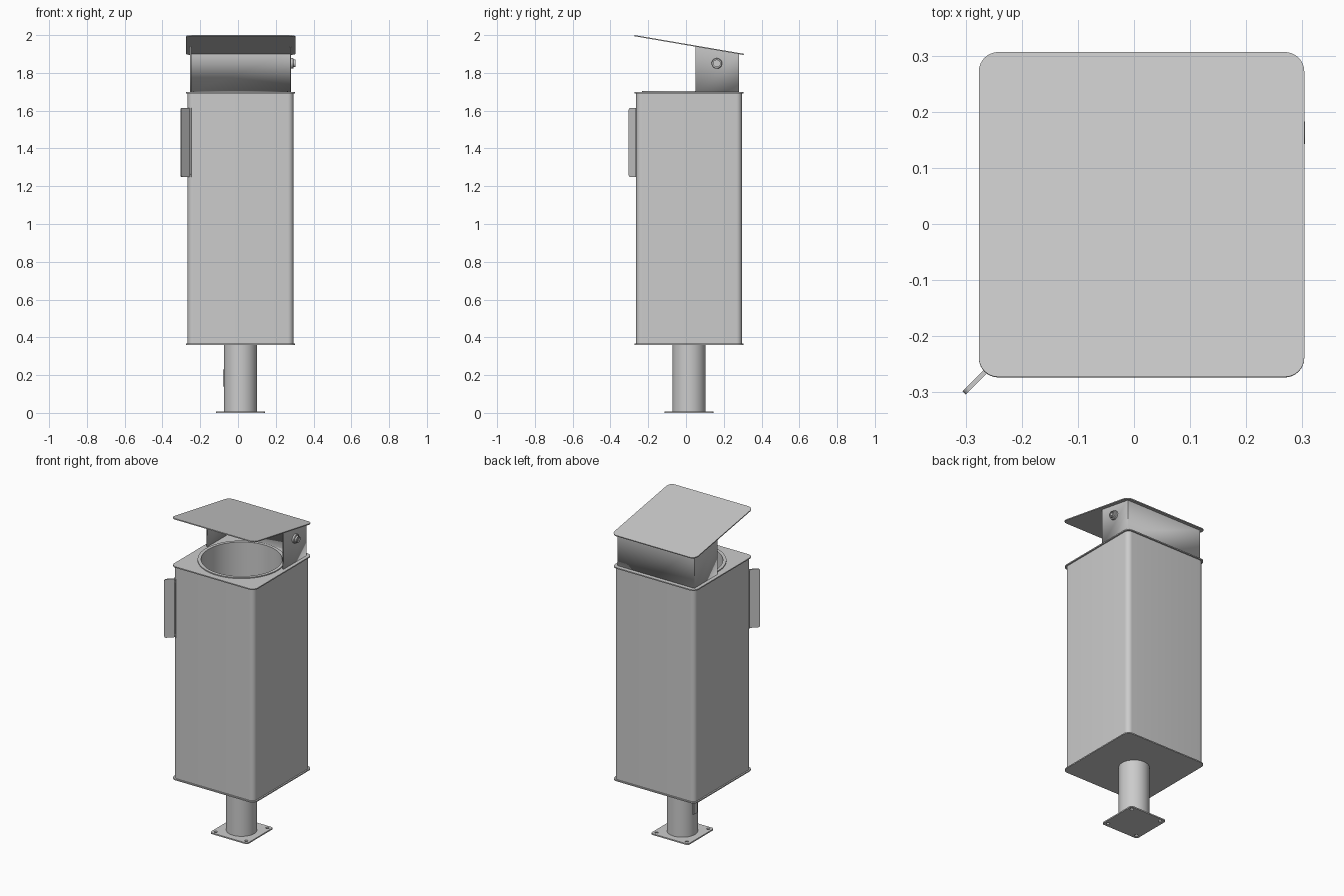
import bpy, bmesh, math
from mathutils import Matrix, Vector

if "Cube" in bpy.data.objects:
    bpy.data.objects.remove(bpy.data.objects["Cube"])

CX, CY = 0.0135, 0.0165          # axis of the bin body
D = bpy.data


def rrect(hx, hy, r, cx=0, cy=0, n=8):
    """Rounded rectangle outline."""
    pts = []
    for k, (sx, sy) in enumerate([(1, 1), (-1, 1), (-1, -1), (1, -1)]):
        for i in range(n + 1):
            a = math.pi / 2 * (k + i / n)
            pts.append((cx + sx * (hx - r) + r * math.cos(a),
                        cy + sy * (hy - r) + r * math.sin(a)))
    return pts


def circle(r, cx=0, cy=0, n=64):
    return [(cx + r * math.cos(2 * math.pi * i / n),
             cy + r * math.sin(2 * math.pi * i / n)) for i in range(n)]


def finish(obj):
    bpy.ops.object.select_all(action='DESELECT')
    obj.select_set(True)
    bpy.context.view_layer.objects.active = obj
    if obj.type == 'CURVE':
        bpy.ops.object.convert(target='MESH')
        obj = bpy.context.object
    bpy.ops.object.shade_smooth_by_angle(angle=math.radians(35))
    return obj


def extrude(name, outlines, z0, z1, matrix=None):
    """Extrude a filled outline (further outlines become holes) from z0 to z1."""
    cu = D.curves.new(name, 'CURVE')
    cu.dimensions, cu.fill_mode, cu.extrude = '2D', 'BOTH', (z1 - z0) / 2
    for pts in outlines:
        sp = cu.splines.new('POLY')
        sp.points.add(len(pts) - 1)
        for p, (x, y) in zip(sp.points, pts):
            p.co = (x, y, 0, 1)
        sp.use_cyclic_u = True
    obj = D.objects.new(name, cu)
    bpy.context.collection.objects.link(obj)
    obj = finish(obj)
    obj.data.transform((matrix or Matrix()) @ Matrix.Translation((0, 0, (z0 + z1) / 2)))
    return obj


def lathe(name, profile, matrix, n=64):
    """Spin an (r, z) profile around z."""
    bm = bmesh.new()
    vs = [bm.verts.new((r, 0, z)) for r, z in profile]
    es = [bm.edges.new(e) for e in zip(vs, vs[1:])]
    bmesh.ops.spin(bm, geom=vs + es, cent=(0, 0, 0), axis=(0, 0, 1),
                   angle=2 * math.pi, steps=n, use_duplicate=False)
    bmesh.ops.remove_doubles(bm, verts=bm.verts, dist=1e-5)
    bmesh.ops.recalc_face_normals(bm, faces=bm.faces)
    me = D.meshes.new(name)
    bm.to_mesh(me)
    bm.free()
    me.transform(matrix)
    obj = D.objects.new(name, me)
    bpy.context.collection.objects.link(obj)
    return finish(obj)


centre = Matrix.Translation((CX, CY, 0))

# Ground plate with four bolt holes, and the post
holes = [circle(0.01, sx * 0.105, sy * 0.105, 20) for sx in (-1, 1) for sy in (-1, 1)]
extrude("base_plate", [rrect(0.13, 0.13, 0.015)] + holes, 0, 0.008, centre)
extrude("post", [circle(0.088), circle(0.08)], 0.008, 0.364, centre)
extrude("post_hatch", [rrect(0.01, 0.02, 0.003, -0.083)], 0.14, 0.23, centre)

# Square housing with closing plates
extrude("housing", [rrect(0.28, 0.28, 0.03), rrect(0.273, 0.273, 0.024)],
        0.366, 1.693, centre)
extrude("bottom_plate", [rrect(0.289, 0.289, 0.035)], 0.36, 0.367, centre)
extrude("top_plate", [rrect(0.289, 0.289, 0.035), circle(0.242)], 1.692, 1.699, centre)

# Round inner container with rim
lathe("liner", [(0, 0.45), (0.238, 0.45), (0.238, 1.699), (0.25, 1.699), (0.25, 1.705),
                (0.23, 1.705), (0.23, 0.458), (0, 0.458)], centre)

# U-shaped hood, trimmed along the roof slope
Y0, Y1, Z0, Z1 = -0.273, 0.306, 1.997, 1.898
slope = math.atan2(Z1 - Z0, Y1 - Y0)
w, t, yf, yb = 0.267, 0.006, 0.05 - CY, 0.28 - CY
u = [(-w, yf), (-w, yb), (w, yb), (w, yf), (w - t, yf), (w - t, yb - t),
     (t - w, yb - t), (t - w, yf)]
hood = extrude("hood", [u], 1.699, 2.0, centre)
bm = bmesh.new()
bm.from_mesh(hood.data)
bmesh.ops.remove_doubles(bm, verts=bm.verts, dist=1e-5)
bmesh.ops.bisect_plane(bm, geom=bm.verts[:] + bm.edges[:] + bm.faces[:],
                       plane_co=(0, Y0, Z0), clear_outer=True,
                       plane_no=(0, -math.sin(slope), math.cos(slope)))
bm.to_mesh(hood.data)
bm.free()

# Sloping roof
length = math.hypot(Y1 - Y0, Z1 - Z0)
roof_m = (Matrix.Translation((CX, (Y0 + Y1) / 2, (Z0 + Z1) / 2))
          @ Matrix.Rotation(slope, 4, 'X'))
extrude("roof", [rrect(0.29, length / 2, 0.035)], -0.003, 0.003, roof_m)

# Lock on the right side of the hood
lock_m = Matrix.Translation((0.279, 0.163, 1.85)) @ Matrix.Rotation(math.pi / 2, 4, 'Y')
lathe("lock", [(0.028, 0), (0.028, 0.012), (0.025, 0.015), (0.02, 0.015), (0.02, 0.026),
               (0.015, 0.026), (0.015, 0.019), (0, 0.019)], lock_m, 32)
extrude("lock_key_square", [rrect(0.008, 0.008, 0.001)], 0.018, 0.025, lock_m)

# Diagonal fin on the front left corner, with its fixing strip
s = math.sqrt(0.5)
fin_m = Matrix(((-s, 0, -s, -0.256), (-s, 0, s, -0.254), (0, 1, 0, 1.432), (0, 0, 0, 1)))
extrude("corner_fin", [rrect(0.034, 0.183, 0.012, 0.032)], -0.004, 0.004, fin_m)
extrude("fin_strip", [rrect(0.003, 0.183, 0.001, 0.002)], -0.014, 0.014, fin_m)
for z in (-0.165, 0.165):
    for side in (-0.009, 0.009):
        rivet_m = (fin_m @ Matrix.Translation((0.004, z, side))
                   @ Matrix.Rotation(math.pi / 2, 4, 'Y'))
        lathe("fin_rivet", [(0.004, 0), (0.004, 0.002), (0.002, 0.003), (0, 0.003)],
              rivet_m, 12)
